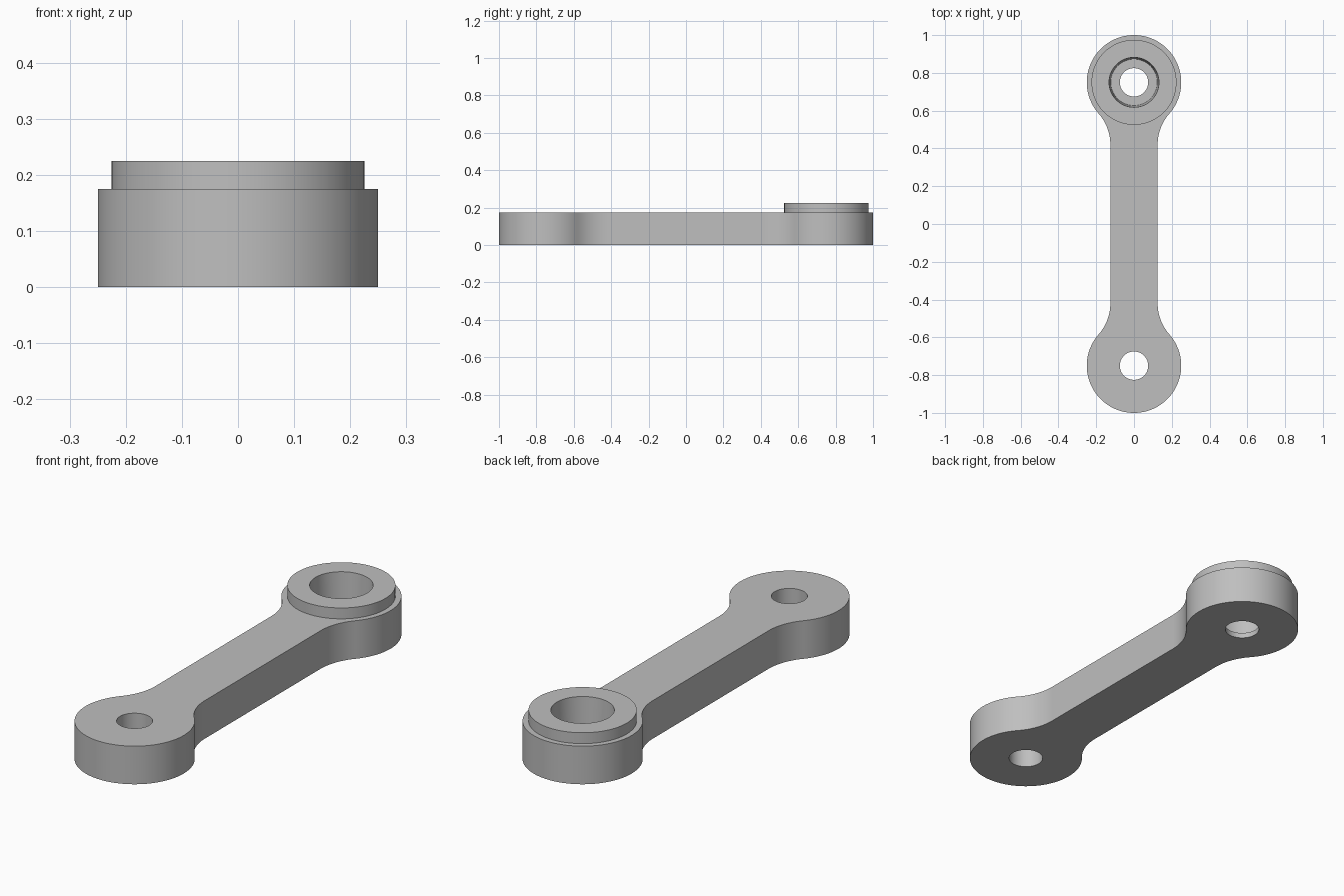
import bpy
import bmesh
from math import pi, cos, sin, sqrt, atan2, radians

if "Cube" in bpy.data.objects:
    bpy.data.objects.remove(bpy.data.objects["Cube"], do_unlink=True)

END_Y = 0.75        # hole centres along the arm
END_R = 0.25        # rounded end radius
HALF_W = 0.125      # half width of the shank
FILLET = 0.25       # blend between shank and rounded end
THICK = 0.175
BOSS_TOP = 0.225
FLOOR = 0.025       # floor of the socket

metal = bpy.data.materials.new("plain grey")
metal.use_nodes = True
grey = (0.52, 0.52, 0.52, 1)
metal.diffuse_color = grey
metal.node_tree.nodes["Principled BSDF"].inputs["Base Color"].default_value = grey


def finish(name, bm):
    bmesh.ops.recalc_face_normals(bm, faces=bm.faces)
    mesh = bpy.data.meshes.new(name)
    bm.to_mesh(mesh)
    bm.free()
    mesh.materials.append(metal)
    obj = bpy.data.objects.new(name, mesh)
    bpy.context.collection.objects.link(obj)
    return obj


def cone(name, y, z0, z1, r0, r1, sides=96):
    bm = bmesh.new()
    bmesh.ops.create_cone(bm, cap_ends=True, segments=sides,
                          radius1=r0, radius2=r1, depth=z1 - z0)
    bmesh.ops.translate(bm, verts=bm.verts, vec=(0, y, (z0 + z1) / 2))
    return finish(name, bm)


def arc(cx, cy, r, a0, a1, n):
    return [(cx + r * cos(a0 + (a1 - a0) * i / n),
             cy + r * sin(a0 + (a1 - a0) * i / n)) for i in range(n + 1)]


def combine(target, other, operation):
    mod = target.modifiers.new(operation.title(), "BOOLEAN")
    mod.operation = operation
    mod.solver = "EXACT"
    mod.object = other
    bpy.context.view_layer.objects.active = target
    bpy.ops.object.modifier_apply(modifier=mod.name)
    bpy.data.objects.remove(other, do_unlink=True)


# Quarter outline: fillet then rounded end, mirrored into the full outline
fx = HALF_W + FILLET
drop = sqrt((END_R + FILLET) ** 2 - fx ** 2)
slope = atan2(drop, fx)
quarter = arc(fx, END_Y - drop, FILLET, pi, pi - slope, 14)
quarter += arc(0, END_Y, END_R, -slope, pi / 2, 40)[1:]
half = quarter + [(-x, y) for x, y in quarter[-2::-1]]
outline = half + [(-x, -y) for x, y in half]

# Arm body
bm = bmesh.new()
base = bm.faces.new([bm.verts.new((x, y, 0)) for x, y in outline])
walls = bmesh.ops.extrude_face_region(bm, geom=[base])
top = [v for v in walls["geom"] if isinstance(v, bmesh.types.BMVert)]
bmesh.ops.translate(bm, verts=top, vec=(0, 0, THICK))
arm = finish("link_arm", bm)

# Raised boss, tapered socket and the two through holes
combine(arm, cone("boss", END_Y, THICK - 0.05, BOSS_TOP, 0.225, 0.225), "UNION")
combine(arm, cone("socket_cutter", END_Y, FLOOR, BOSS_TOP + 0.02, 0.123, 0.133), "DIFFERENCE")
for y in (-END_Y, END_Y):
    combine(arm, cone("hole_cutter", y, -0.1, BOSS_TOP + 0.1, 0.075, 0.075, 64), "DIFFERENCE")

bpy.ops.object.select_all(action="DESELECT")
arm.select_set(True)
bpy.context.view_layer.objects.active = arm
bpy.ops.object.shade_smooth_by_angle(angle=radians(30))
